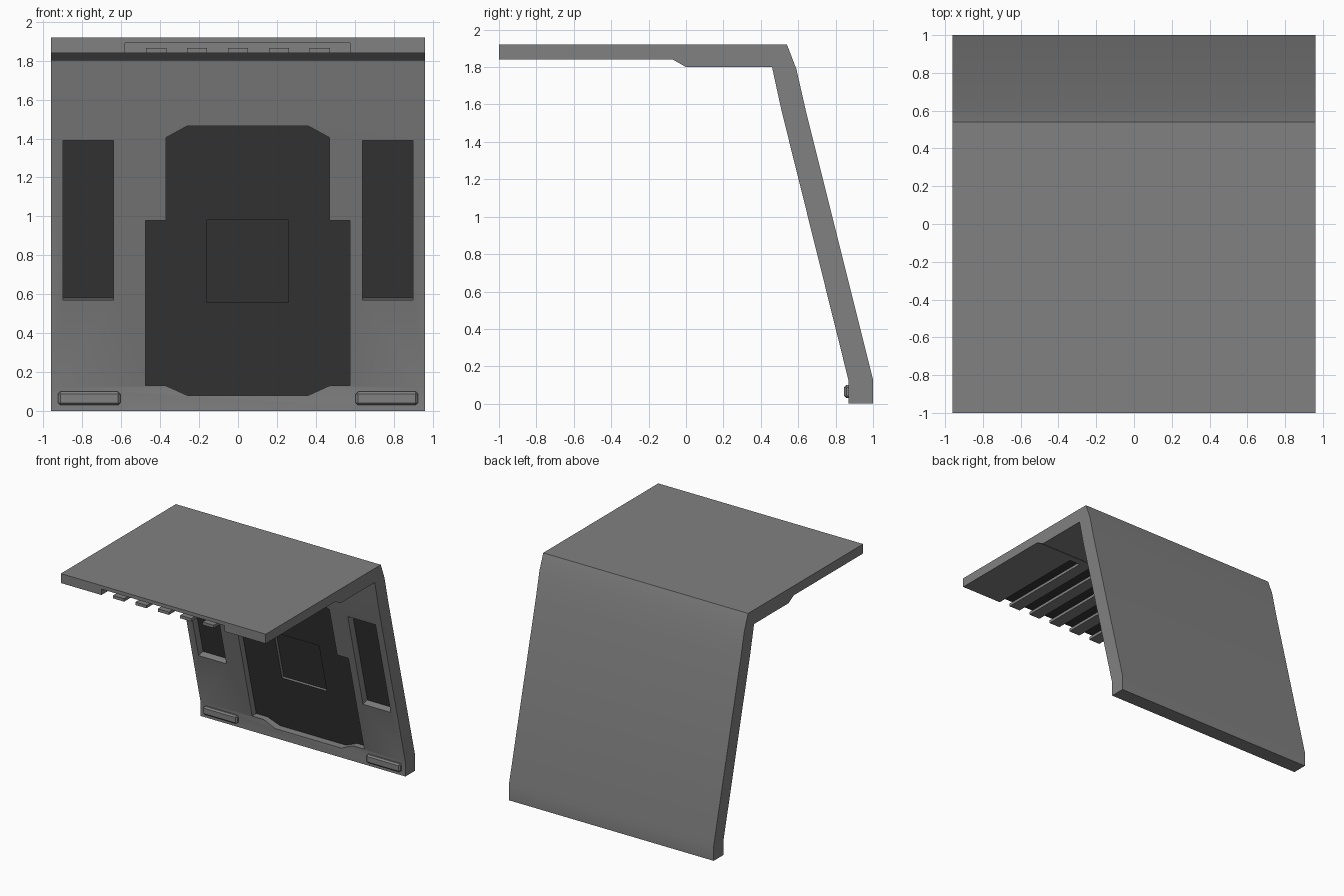
import bpy, bmesh, math

if "Cube" in bpy.data.objects:
    bpy.data.objects.remove(bpy.data.objects["Cube"])


def material(name, value):
    m = bpy.data.materials.new(name)
    m.diffuse_color = (value, value, value, 1)
    m.use_nodes = True
    m.node_tree.nodes["Principled BSDF"].inputs["Base Color"].default_value = m.diffuse_color
    return m


grey = material("mid_grey", 0.22)
dark = material("dark_recess", 0.04)


def prism(name, front, back, back_mat=0, side_mat=lambda i: 0):
    """Closed solid between two matching point loops."""
    bm = bmesh.new()
    a = [bm.verts.new(p) for p in front]
    b = [bm.verts.new(p) for p in back]
    bm.faces.new(a)
    bm.faces.new(b[::-1]).material_index = back_mat
    n = len(a)
    for i in range(n):
        j = (i + 1) % n
        bm.faces.new((a[i], b[i], b[j], a[j])).material_index = side_mat(i)
    bmesh.ops.recalc_face_normals(bm, faces=bm.faces[:])
    me = bpy.data.meshes.new(name)
    bm.to_mesh(me)
    bm.free()
    me.materials.append(grey)
    me.materials.append(dark)
    ob = bpy.data.objects.new(name, me)
    bpy.context.collection.objects.link(ob)
    return ob


def rect(x0, x1, z0, z1):
    return [(x0, z0), (x1, z0), (x1, z1), (x0, z1)]


def box(name, x, y, z, dark_top=False):
    r = rect(*x, *z)
    return prism(name, [(px, y[0], pz) for px, pz in r],
                 [(px, y[1], pz) for px, pz in r],
                 side_mat=lambda i: int(dark_top and i == 2))


def wall_cutter(name, outline, depth, lift=0.0):
    """Pocket cutter whose dark floor follows the leaning inner wall face."""
    def at(d, dz):
        return [(x, 0.87 - 0.248 * (z - 0.12) + d, z + dz) for x, z in outline]
    return prism(name, at(-0.1, -lift * 0.1 / depth), at(depth, lift), 1)


def cut(target, cutter):
    cutter.hide_render = True
    m = target.modifiers.new("cut", 'BOOLEAN')
    m.operation, m.solver, m.object = 'DIFFERENCE', 'EXACT', cutter
    bpy.context.view_layer.objects.active = target
    bpy.ops.object.modifier_apply(modifier=m.name)
    bpy.data.objects.remove(cutter)


# Bent shell: roof and leaning wall from one side profile
profile = [(-1, 1.92), (0.54, 1.92), (0.59, 1.79), (0.64, 1.57), (1, 0.13), (1, 0),
           (0.87, 0), (0.87, 0.12), (0.51, 1.57), (0.46, 1.80), (0, 1.80),
           (-0.07, 1.84), (-1, 1.84)]
shell = prism("roof_and_wall", [(-0.96, y, z) for y, z in profile],
              [(0.96, y, z) for y, z in profile])

# Stepped door recess and the deeper square inside it
half = [(0.31, 0.08), (0.42, 0.13), (0.525, 0.13), (0.525, 0.98),
        (0.42, 0.98), (0.42, 1.405), (0.31, 1.465)]
door = [(0.05 + x, z) for x, z in half] + [(0.05 - x, z) for x, z in half[::-1]]
cut(shell, wall_cutter("door_cutter", door, 0.055))
cut(shell, wall_cutter("square_cutter", rect(-0.16, 0.26, 0.555, 0.98), 0.08, 0.003))

# Side window recesses
for x0 in (-0.90, 0.64):
    cut(shell, wall_cutter("window_cutter", rect(x0, x0 + 0.26, 0.57, 1.39), 0.06, 0.012))

# Vent channel under the roof, dark inside, open at the front edge
cut(shell, box("vent_cutter", (-0.58, 0.575), (-1.1, -0.12), (1.7, 1.89), True))

# Vent slats running front to back
for i in range(5):
    x = (i - 2) * 0.21
    box(f"vent_slat_{i + 1}", (x - 0.052, x + 0.052), (-0.999, -0.115), (1.84, 1.865))

# Bevelled rails at the foot of the wall
for side, x0 in (("left", -0.925), ("right", 0.605)):
    rail = box(f"foot_rail_{side}", (x0, x0 + 0.32), (0.845, 0.89), (0.03, 0.10))
    bev = rail.modifiers.new("bevel", 'BEVEL')
    bev.width, bev.segments = 0.012, 1

# Soft shading over the gentle wall bends
bpy.ops.object.select_all(action='DESELECT')
shell.select_set(True)
bpy.context.view_layer.objects.active = shell
bpy.ops.object.shade_smooth_by_angle(angle=math.radians(25))
